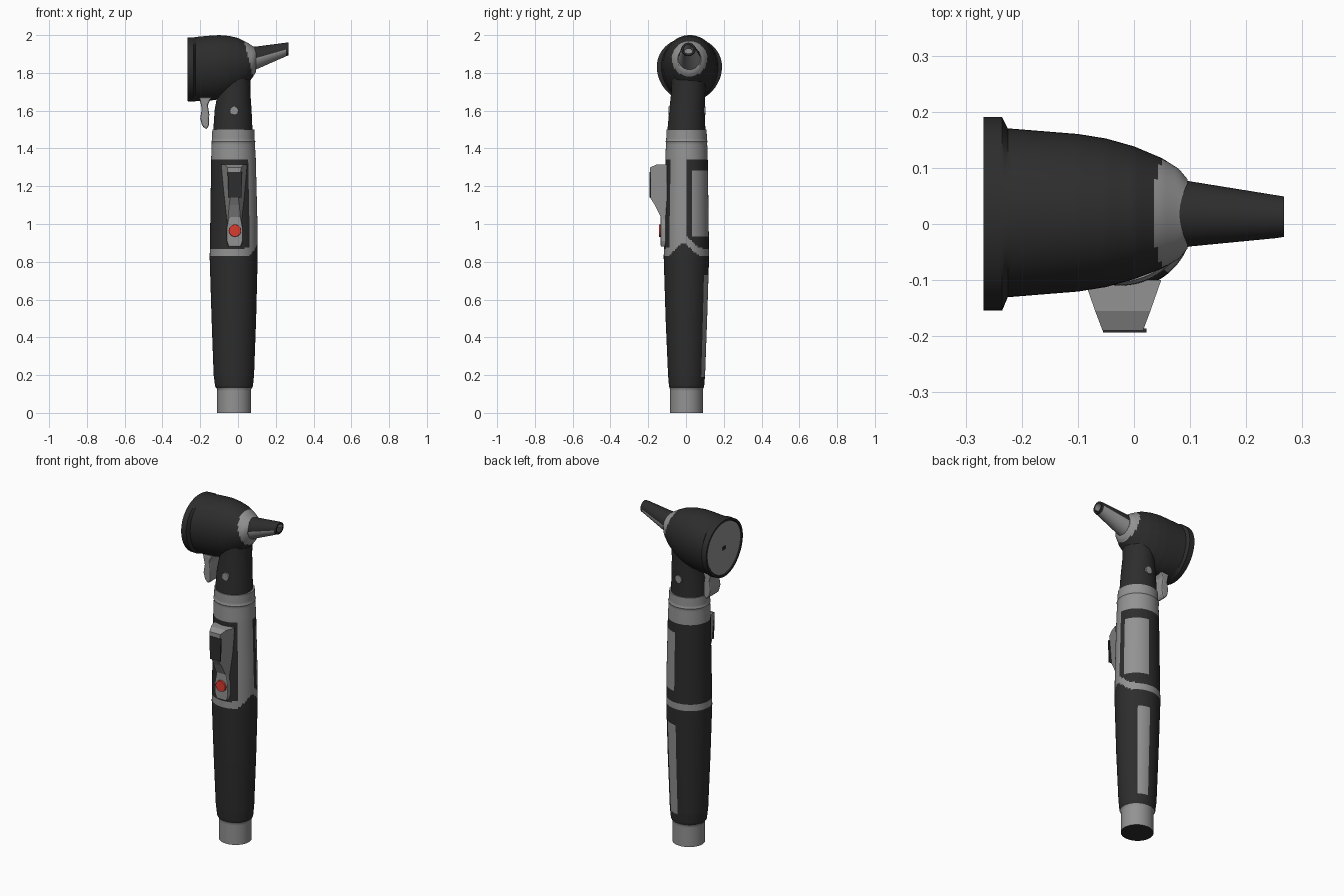
import bpy, bmesh, math
from mathutils import Vector

if "Cube" in bpy.data.objects:
    bpy.data.objects.remove(bpy.data.objects["Cube"], do_unlink=True)


def material(name, r, g, b):
    m = bpy.data.materials.new(name)
    m.use_nodes = True
    m.diffuse_color = (r, g, b, 1)
    m.node_tree.nodes["Principled BSDF"].inputs["Base Color"].default_value = (r, g, b, 1)
    return m


BLACK = material("matte black", 0.026, 0.026, 0.026)
GREY = material("satin grey", 0.29, 0.29, 0.29)
RED = material("button red", 0.7, 0.045, 0.03)


def finish(name, bm, mats, rule=None, smooth=True):
    """Turn a bmesh into an object; rule(centre, normal) picks the material slot."""
    bmesh.ops.recalc_face_normals(bm, faces=bm.faces)
    if rule:
        for f in bm.faces:
            f.material_index = int(rule(f.calc_center_median(), f.normal))
    mesh = bpy.data.meshes.new(name)
    bm.to_mesh(mesh)
    bm.free()
    for m in mats:
        mesh.materials.append(m)
    ob = bpy.data.objects.new(name, mesh)
    bpy.context.collection.objects.link(ob)
    if smooth:
        bpy.ops.object.select_all(action='DESELECT')
        ob.select_set(True)
        bpy.context.view_layer.objects.active = ob
        bpy.ops.object.shade_smooth_by_angle(angle=math.radians(35))
    return ob


def loft(name, axis, sections, mats, rule=None, sides=48, step=1.0, egg=0.0):
    """Skin elliptical sections (position, centre a, centre b, radius a, radius b)."""
    rows = [sections[0]]
    for s, e in zip(sections, sections[1:]):
        n = max(1, math.ceil(abs(e[0] - s[0]) / step))
        rows += [[p + (q - p) * i / n for p, q in zip(s, e)] for i in range(1, n + 1)]
    bm = bmesh.new()
    rings = []
    for t, ca, cb, ra, rb in rows:
        ring = []
        for i in range(sides):
            w = 2 * math.pi * i / sides
            a = ca + ra * math.cos(w) * (1 + egg * math.sin(w))
            b = cb + rb * math.sin(w)
            ring.append(bm.verts.new((a, b, t) if axis == "z" else (t, a, b)))
        rings.append(ring)
    for r, s in zip(rings, rings[1:]):
        for i in range(sides):
            j = (i + 1) % sides
            bm.faces.new((r[i], r[j], s[j], s[i]))
    bm.faces.new(rings[0])
    bm.faces.new(rings[-1])
    return finish(name, bm, mats, rule)


def prism(name, points, place, low, high, mat, bevel=0.0, smooth=False):
    """Extrude a closed profile; place(u, v, side) gives each corner's position."""
    bm = bmesh.new()
    ends = [[bm.verts.new(place(u, v, w)) for u, v in points] for w in (low, high)]
    for e in ends:
        bm.faces.new(e)
    n = len(points)
    for i in range(n):
        j = (i + 1) % n
        bm.faces.new((ends[0][i], ends[0][j], ends[1][j], ends[1][i]))
    ob = finish(name, bm, [mat], smooth=smooth)
    if bevel:
        mod = ob.modifiers.new("soft_edges", 'BEVEL')
        mod.width, mod.segments = bevel, 2
    return ob


def disc(name, centre, direction, radius, depth, mat, sides=16):
    bm = bmesh.new()
    bmesh.ops.create_cone(bm, cap_ends=True, segments=sides, radius1=radius,
                          radius2=radius * 0.95, depth=depth)
    turn = Vector(direction).to_track_quat('Z', 'Y').to_matrix()
    bmesh.ops.transform(bm, matrix=turn.to_4x4(), verts=bm.verts)
    bmesh.ops.translate(bm, vec=centre, verts=bm.verts)
    return finish(name, bm, [mat])


# Handle: grey body with black grip areas around it
def grip(c, n):
    if c.z < 0.001:
        return True
    a = math.degrees(math.atan2(c.x + 0.023, c.y - 0.002))
    edge = 0.825 + 0.07 * math.exp(-((a - 98) / 28) ** 2)
    if 0.13 < c.z < edge:
        return not (5 < a < 39 and 0.19 < c.z < 0.73)
    if edge + 0.045 < c.z < 1.34:
        window = 8 < a < 77 and 0.93 < c.z < 1.28
        return not window and not 91 < a < 136
    return False


loft("handle", "z", [
    (0.0, -0.02, 0.003, 0.09, 0.087),
    (0.125, -0.02, 0.003, 0.09, 0.087),
    (0.14, -0.021, 0.003, 0.1, 0.093),
    (0.2, -0.022, 0.003, 0.107, 0.098),
    (0.5, -0.022, 0.002, 0.118, 0.11),
    (0.82, -0.023, 0.002, 0.127, 0.12),
    (1.0, -0.022, 0.002, 0.125, 0.118),
    (1.35, -0.024, 0.003, 0.118, 0.112),
    (1.43, -0.025, 0.003, 0.114, 0.109),
    (1.437, -0.025, 0.003, 0.117, 0.112),
    (1.444, -0.025, 0.003, 0.113, 0.108),
    (1.5, -0.025, 0.003, 0.111, 0.106)],
    [GREY, BLACK], grip, sides=96, step=0.01)

# Neck with a pin on each side
loft("neck", "z", [
    (1.49, -0.027, 0.002, 0.104, 0.101),
    (1.6, -0.026, 0.005, 0.098, 0.094),
    (1.7, -0.021, 0.012, 0.086, 0.09),
    (1.8, -0.02, 0.015, 0.086, 0.088)], [BLACK])
for side, y in (("front", -0.089), ("back", 0.099)):
    disc(side + "_pin", (-0.02, y, 1.6), (0, math.copysign(1, y), 0), 0.023, 0.009, GREY)

# Head: egg-shaped housing with a flanged rim and a grey nose collar
loft("head", "x", [
    (-0.256, 0.018, 1.818, 0.158, 0.155),
    (-0.268, 0.018, 1.818, 0.16, 0.157),
    (-0.268, 0.018, 1.818, 0.172, 0.168),
    (-0.235, 0.018, 1.818, 0.172, 0.17),
    (-0.225, 0.02, 1.82, 0.15, 0.17),
    (-0.15, 0.02, 1.825, 0.144, 0.172),
    (-0.1, 0.02, 1.83, 0.14, 0.17),
    (-0.05, 0.02, 1.835, 0.132, 0.161),
    (0.0, 0.02, 1.842, 0.118, 0.143),
    (0.05, 0.019, 1.85, 0.098, 0.11),
    (0.08, 0.018, 1.86, 0.08, 0.08),
    (0.095, 0.018, 1.868, 0.062, 0.064)],
    [BLACK, GREY], lambda c, n: c.x > 0.06 - 0.25 * (c.z - 1.86),
    sides=64, step=0.008, egg=0.08)

# Viewing lens with a small dark mark
loft("lens", "x", [
    (-0.25, 0.018, 1.818, 0.156, 0.153),
    (-0.264, 0.018, 1.818, 0.156, 0.153)], [GREY], sides=64, egg=0.08)
prism("lens_mark", [(0.005, 1.81), (0.03, 1.81), (0.03, 1.83), (0.005, 1.83)],
      lambda u, v, w: (w, u, v), -0.267, -0.262, BLACK)

# Ear tip: hollow cone, black above and grey underneath
loft("ear_tip", "x", [
    (0.07, 0.018, 1.872, 0.064, 0.067),
    (0.1, 0.018, 1.88, 0.058, 0.06),
    (0.255, 0.013, 1.924, 0.038, 0.036),
    (0.267, 0.013, 1.926, 0.036, 0.034),
    (0.267, 0.013, 1.926, 0.026, 0.024),
    (0.2, 0.013, 1.91, 0.022, 0.02)],
    [GREY, BLACK], lambda c, n: n.z > 0.05 or c.x > 0.26)

# Thumb lever under the rim
prism("thumb_lever", [
    (-0.205, 1.67), (-0.192, 1.61), (-0.2, 1.56), (-0.19, 1.52), (-0.168, 1.5),
    (-0.154, 1.52), (-0.152, 1.58), (-0.16, 1.63), (-0.14, 1.67)],
    lambda u, v, w: (u, w, v), -0.045, 0.055, GREY, bevel=0.008)


# Sliding switch: wide at the handle, narrow at the front and toward the bottom
def taper(y, z, side):
    half = 0.058 + (y + 0.13) * 0.35 - max(0, 1.31 - z) * 0.09
    return (-0.02 + side * half, y, z)


prism("slide_switch", [
    (-0.1, 1.315), (-0.155, 1.315), (-0.19, 1.3), (-0.19, 1.14),
    (-0.165, 1.1), (-0.13, 1.03), (-0.1, 1.0)],
    taper, -1, 1, GREY)
prism("switch_pad", [(-0.05, 1.14), (0.018, 1.14), (0.022, 1.275), (-0.055, 1.275)],
      lambda u, v, w: (u, w, v), -0.193, -0.186, BLACK)

# Push button in its grey seat
prism("button_seat", [
    (-0.05, 0.88), (0.015, 0.88), (0.025, 0.91), (0.025, 0.98), (0.01, 1.06),
    (-0.045, 1.06), (-0.06, 0.98), (-0.06, 0.91)],
    lambda u, v, w: (u, w, v), -0.134, -0.09, GREY, bevel=0.006)
disc("push_button", (-0.016, -0.135, 0.965), (0, -1, 0), 0.034, 0.018, RED, sides=12)
